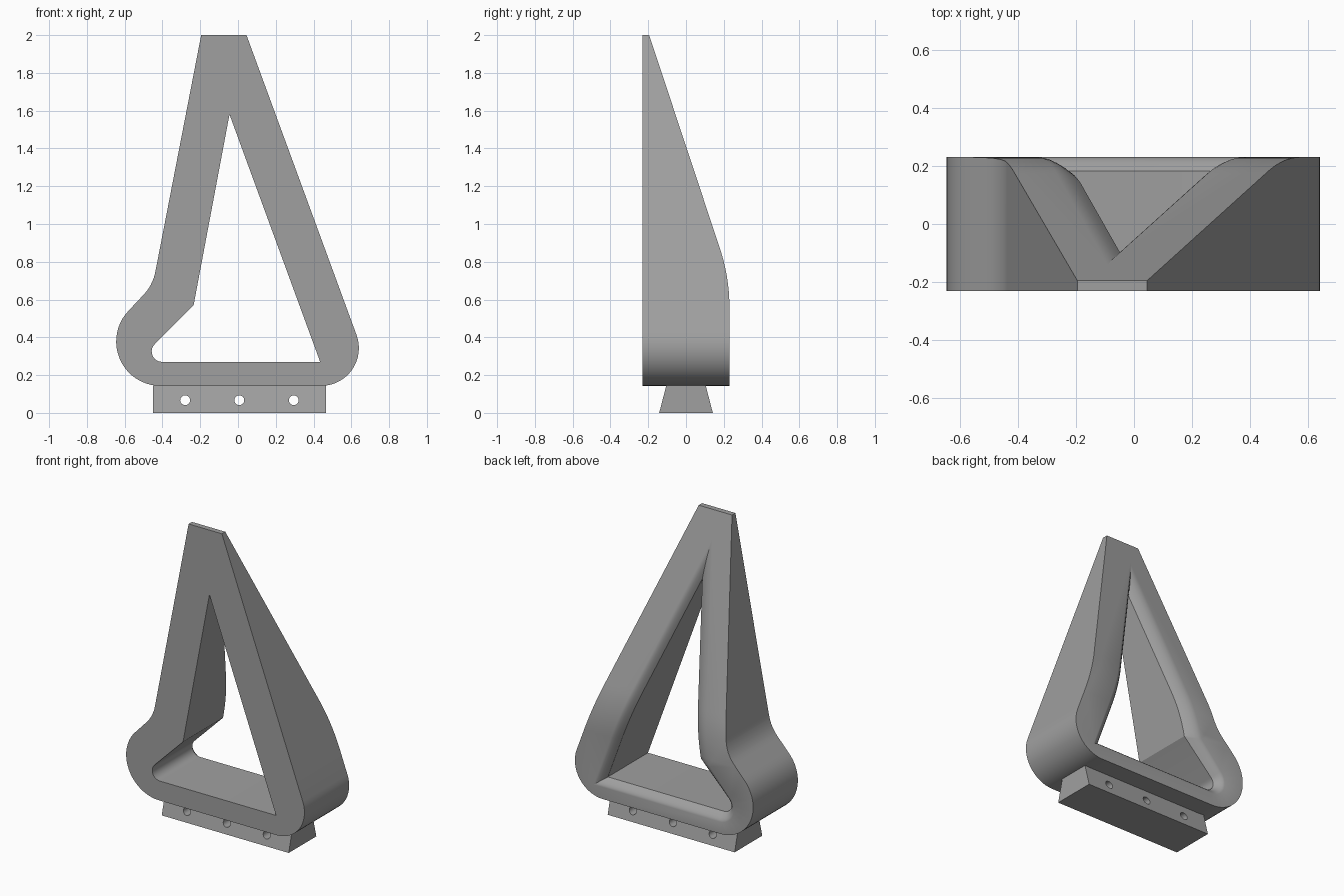
import bpy, bmesh, math
from mathutils import Vector

if "Cube" in bpy.data.objects:
    bpy.data.objects.remove(bpy.data.objects["Cube"])

FRONT, BACK = -0.23, 0.23

grey = bpy.data.materials.new("plain grey")
grey.diffuse_color = (0.35, 0.35, 0.35, 1)
grey.use_nodes = True
grey.node_tree.nodes["Principled BSDF"].inputs["Base Color"].default_value = grey.diffuse_color


def arc(cx, cz, r, a0, a1, n):
    """Points on an arc in the xz plane, angles in degrees."""
    out = []
    for i in range(n + 1):
        a = math.radians(a0 + (a1 - a0) * i / n)
        out.append((cx + r * math.cos(a), cz + r * math.sin(a)))
    return out


def finish(name, bm):
    bmesh.ops.recalc_face_normals(bm, faces=bm.faces)
    me = bpy.data.meshes.new(name)
    bm.to_mesh(me)
    bm.free()
    me.materials.append(grey)
    ob = bpy.data.objects.new(name, me)
    bpy.context.collection.objects.link(ob)
    return ob


def smooth(ob):
    bpy.ops.object.select_all(action='DESELECT')
    ob.select_set(True)
    bpy.context.view_layer.objects.active = ob
    bpy.ops.object.shade_smooth_by_angle(angle=math.radians(25))


# --- Frame outlines: outside, window at the front, flared window at the back
outer = ([(-0.195, 2.0), (0.045, 2.0)]
         + arc(0.44, 0.343, 0.2, 20, -90, 16)
         + arc(-0.41, 0.378, 0.235, 270, 135, 20)
         + arc(-0.679, 0.794, 0.246, -45, -10.7, 8))
inner = ([(-0.045, 1.58), (0.435, 0.27)]
         + arc(-0.402, 0.325, 0.055, 270, 135, 10) + [(-0.235, 0.57)])
flare = ([(-0.09, 1.84), (0.506, 0.22)]
         + arc(-0.402, 0.325, 0.105, 270, 135, 10) + [(-0.327, 0.566)])

# --- Slope of the back: straight taper, then a rounded bend into the vertical
p0, p1, p2 = Vector((0.23, 0.56)), Vector((0.23, 0.728)), Vector((0.173, 0.89))
taper = []
for i in range(9):
    t = i / 8
    taper.append((1 - t) ** 2 * p0 + 2 * t * (1 - t) * p1 + t * t * p2)
taper.append(Vector((-0.195, 2.0)))


def back_y(z):
    if z <= taper[0].y:
        return BACK
    for a, b in zip(taper, taper[1:]):
        if z <= b.y + 1e-5:
            return a.x + (b.x - a.x) * (z - a.y) / (b.y - a.y)
    return taper[-1].x


# --- Frame: rings joined by side walls, front and back filled around the window
bm = bmesh.new()


def ring(points, y):
    return [bm.verts.new((x, y, z)) for x, z in points]


def bridge(a, b):
    n = len(a)
    for i in range(n):
        j = (i + 1) % n
        bm.faces.new((a[i], a[j], b[j], b[i]))


def loop_edges(r):
    return [bm.edges.get((r[i], r[(i + 1) % len(r)])) for i in range(len(r))]


out_front, out_back = ring(outer, FRONT), ring(outer, BACK)
bridge(out_front, out_back)
win_front = ring(inner, FRONT)
last = win_front
STEPS, DEPTH = 4, 0.048
for k in range(STEPS + 1):
    t = k / STEPS
    pts = [(a[0] + (b[0] - a[0]) * t, a[1] + (b[1] - a[1]) * t)
           for a, b in zip(inner, flare)]
    r = ring(pts, BACK - DEPTH * (1 - t) ** 1.6)
    bridge(last, r)
    last = r
for a, b, ny in ((out_front, win_front, -1), (out_back, last, 1)):
    bmesh.ops.triangle_fill(bm, use_beauty=True, use_dissolve=False,
                            edges=loop_edges(a) + loop_edges(b), normal=(0, ny, 0))

# Slice at each bend level, then lean the back onto the taper
for p in taper[:-1]:
    bmesh.ops.bisect_plane(bm, geom=bm.verts[:] + bm.edges[:] + bm.faces[:],
                           plane_co=(0, 0, p.y), plane_no=(0, 0, 1))
for v in bm.verts:
    if v.co.y > 0:
        v.co.y += back_y(v.co.z) - BACK
smooth(finish("frame", bm))

# --- Foot: dovetail bar under the frame
bm = bmesh.new()
ends = []
for x in (-0.45, 0.465):
    ends.append([bm.verts.new((x, y, z)) for y, z in
                 ((-0.142, 0), (0.142, 0), (0.104, 0.146), (-0.104, 0.146))])
bridge(*ends)
bm.faces.new(ends[0])
bm.faces.new(ends[1])
foot = finish("foot", bm)

# Three bolt holes through the foot
bm = bmesh.new()
for x in (-0.28, 0.007, 0.295):
    hole = arc(x, 0.067, 0.026, 0, 345, 23)
    a, b = ring(hole, -0.3), ring(hole, 0.3)
    bridge(a, b)
    bm.faces.new(a)
    bm.faces.new(b)
cutter = finish("hole_cutter", bm)
cutter.hide_render = True
cutter.hide_set(True)
mod = foot.modifiers.new("bolt holes", 'BOOLEAN')
mod.object = cutter
mod.operation = 'DIFFERENCE'
mod.solver = 'EXACT'
bpy.context.view_layer.objects.active = foot
bpy.ops.object.modifier_apply(modifier=mod.name)
bpy.data.objects.remove(cutter)
smooth(foot)
